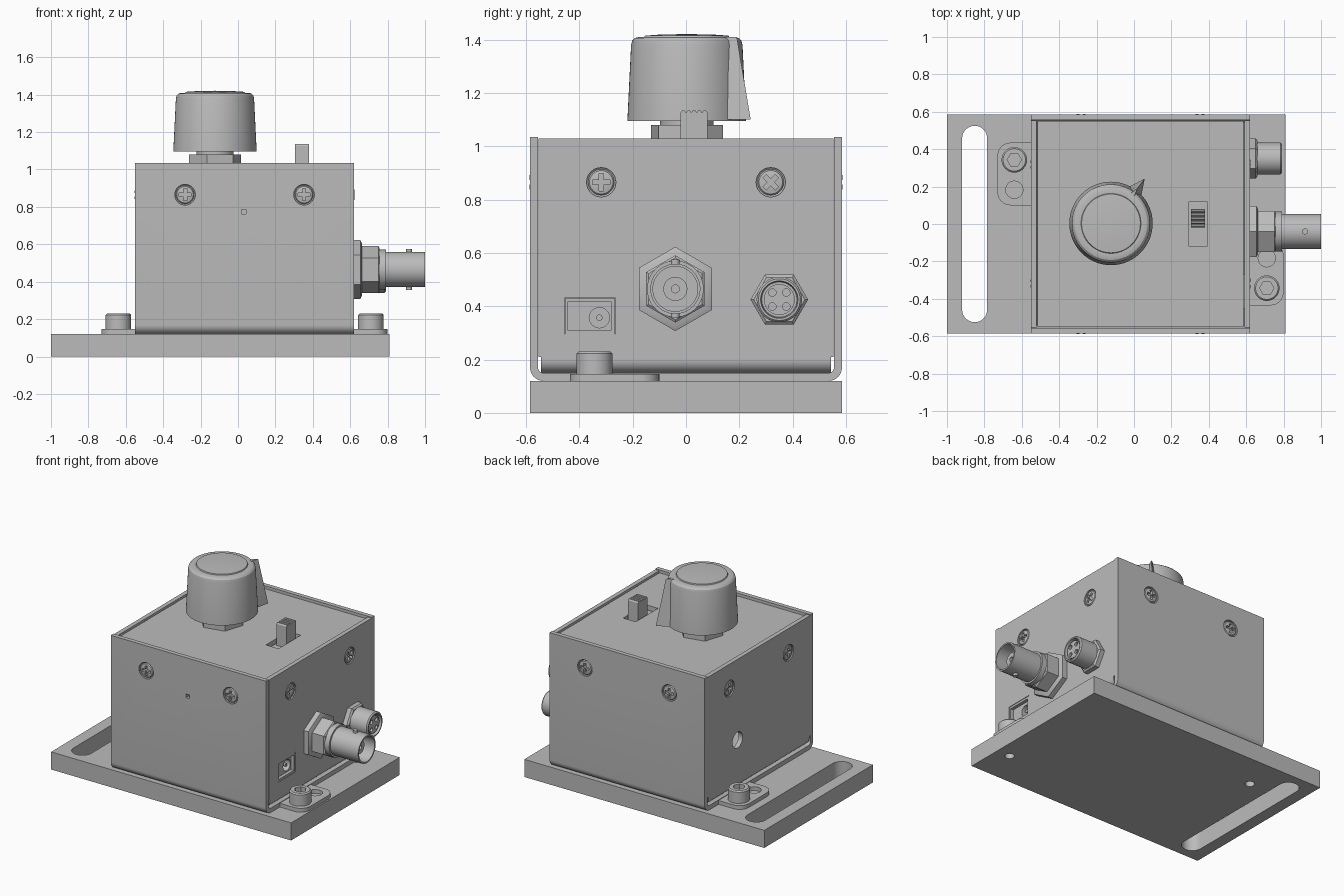
import bpy, bmesh
from math import pi, radians, sin, cos
from mathutils import Vector, Matrix

cube = bpy.data.objects.get("Cube")
if cube:
    bpy.data.objects.remove(cube, do_unlink=True)

GREY = (0.5, 0.5, 0.5, 1)
metal = bpy.data.materials.new("plain_grey")
metal.use_nodes = True
metal.diffuse_color = GREY
metal.node_tree.nodes["Principled BSDF"].inputs["Base Color"].default_value = GREY

parts = []
UP, RIGHT, FRONT = Vector((0, 0, 1)), Vector((1, 0, 0)), Vector((0, -1, 0))
MID = 0.035      # x centre of the box
HALF = 0.585     # half width of the box


def place(loc, direction=UP, turn=0):
    """Matrix that points local z along a direction."""
    rot = Matrix() if direction == UP else direction.to_track_quat('Z', 'Y').to_matrix().to_4x4()
    return Matrix.Translation(loc) @ rot @ Matrix.Rotation(turn, 4, 'Z')


def finish(name, bm, matrix=Matrix()):
    bmesh.ops.recalc_face_normals(bm, faces=bm.faces)
    mesh = bpy.data.meshes.new(name)
    bm.to_mesh(mesh)
    bm.free()
    mesh.transform(matrix)
    mesh.materials.append(metal)
    ob = bpy.data.objects.new(name, mesh)
    bpy.context.collection.objects.link(ob)
    parts.append(ob)
    return ob


def box(name, x, y, z, matrix=Matrix()):
    bm = bmesh.new()
    bmesh.ops.create_cube(bm, size=1)
    for v in bm.verts:
        for i, (a, b) in enumerate((x, y, z)):
            v.co[i] = (a + b) / 2 + v.co[i] * (b - a)
    return finish(name, bm, matrix)


def prism(name, points, depth, matrix):
    bm = bmesh.new()
    face = bm.faces.new([bm.verts.new((a, b, 0)) for a, b in points])
    new = bmesh.ops.extrude_face_region(bm, geom=[face])["geom"]
    bmesh.ops.translate(bm, vec=(0, 0, depth), verts=[g for g in new if isinstance(g, bmesh.types.BMVert)])
    return finish(name, bm, matrix)


def lathe(name, profile, matrix, sides=48):
    bm = bmesh.new()
    verts = [bm.verts.new((r, 0, h)) for r, h in profile]
    edges = [bm.edges.new(pair) for pair in zip(verts, verts[1:])]
    bmesh.ops.spin(bm, geom=verts + edges, cent=(0, 0, 0), axis=(0, 0, 1), angle=2 * pi, steps=sides)
    bmesh.ops.remove_doubles(bm, verts=bm.verts, dist=1e-5)
    return finish(name, bm, matrix)


def cyl(name, r, h0, h1, matrix, sides=48):
    return lathe(name, [(0, h0), (r, h0), (r, h1), (0, h1)], matrix, sides)


def cut(target, *cutters):
    for c in cutters:
        mod = target.modifiers.new("cut", 'BOOLEAN')
        mod.operation, mod.solver, mod.object = 'DIFFERENCE', 'EXACT', c
        bpy.context.view_layer.objects.active = target
        bpy.ops.object.modifier_apply(modifier=mod.name)
        parts.remove(c)
        bpy.data.objects.remove(c, do_unlink=True)


def arc(cx, cy, r, start, end, n=8):
    return [(cx + r * cos(radians(start + (end - start) * i / n)),
             cy + r * sin(radians(start + (end - start) * i / n))) for i in range(n + 1)]


# base plate with a long slot
base = box("base_plate", (-1, 0.81), (-HALF, HALF), (0, 0.12))
slot = arc(-0.852, 0.458, 0.067, 0, 180, 16) + arc(-0.852, -0.458, 0.067, 180, 360, 16)
cut(base, prism("slot_cutter", slot, 0.3, place((0, 0, -0.1))))

# folded channel: front wall, floor and back wall
outer = arc(-0.535, 0.17, 0.05, 180, 270) + arc(0.535, 0.17, 0.05, 270, 360)
inner = arc(0.535, 0.17, 0.02, 360, 270) + arc(-0.535, 0.17, 0.02, 270, 180)
channel = prism("folded_channel", [(-HALF, 1.035)] + outer + [(HALF, 1.035), (0.555, 1.035)]
                + inner + [(-0.555, 1.035)], 2 * HALF, place((MID - HALF, 0, 0), RIGHT))
cut(channel, box("indicator_cutter", (0.018, 0.043), (-0.7, -0.5), (0.762, 0.787)))

# end panels with bent lower flanges, feet and bolts; each side is the other turned half round
ends = {}
for s, side in ((1, "left"), (-1, "right")):
    half_turn = Matrix.Translation((MID, 0, 0)) @ Matrix.Rotation(0 if s > 0 else pi, 4, 'Z')
    ends[s] = box(side + "_end_panel", (0.555, HALF), (-0.554, 0.554), (0.21, 1.03), half_turn)
    bend = [(HALF, 0.21)] + arc(0.535, 0.2, 0.05, 0, -90) + [(0.45, 0.15), (0.45, 0.18)] \
        + arc(0.535, 0.2, 0.02, -90, 0) + [(0.555, 0.21)]
    prism(side + "_panel_bend", bend, 1.086, half_turn @ place((0, 0.543, 0), FRONT))
    tab = [(0.57, -0.435)] + arc(0.695, -0.365, 0.07, -90, 0) + arc(0.695, -0.17, 0.07, 0, 90) + [(0.57, -0.1)]
    foot = prism(side + "_foot", tab, 0.026, half_turn @ place((0, 0, 0.12)))
    cut(foot, cyl("spare_hole_cutter", 0.046, -0.1, 0.1, half_turn @ place((0.675, -0.183, 0.12))))
    at = half_turn @ place((0.675, -0.343, 0))
    cut(base, cyl("thread_cutter", 0.03, -0.1, 0.09, at, 24))
    bolt = lathe(side + "_foot_bolt", [(0, 0.146), (0.068, 0.146), (0.068, 0.222), (0.06, 0.23), (0, 0.23)], at)
    cut(bolt, cyl("hex_socket_cutter", 0.038, 0.185, 0.3, at, 6))

# top panel with switch slot
top = box("top_panel", (MID - 0.55, MID + 0.55), (-0.55, 0.55), (0.985, 1.018))
cut(top, box("switch_slot_cutter", (0.295, 0.39), (-0.12, 0.12), (0.9, 1.1)))
box("switch_body", (0.27, 0.42), (-0.15, 0.15), (0.88, 0.98))

# slide switch lever with a ridged top
ridges = [(-0.02, 0.97), (0.08, 0.97)]
for i in range(5):
    y = 0.08 - 0.02 * i
    ridges += [(y, 1.126), (y - 0.006, 1.135), (y - 0.014, 1.135)]
ridges.append((-0.02, 1.126))
prism("switch_lever", ridges, 0.075, place((0.305, 0, 0), RIGHT))

# cross-head screws, countersunk on all four walls
screw = lathe("screw", [(0, -0.028), (0.03, -0.028), (0.049, -0.008), (0.044, -0.002), (0.025, 0.002), (0, 0.003)],
              Matrix(), 32)
cut(screw, box("cross_cutter", (-0.032, 0.032), (-0.009, 0.009), (-0.018, 0.1)),
    box("cross_cutter", (-0.009, 0.009), (-0.032, 0.032), (-0.018, 0.1)))
sink = [(0, -0.05), (0.03, -0.05), (0.03, -0.027), (0.055, -0.008), (0.055, 0.05), (0, 0.05)]
walls = ((FRONT, channel, "front"), (-FRONT, channel, "back"), (RIGHT, ends[1], "left"), (-RIGHT, ends[-1], "right"))
for direction, wall, label in walls:
    across = UP.cross(direction)
    for k in (-1, 1):
        spot = Vector((MID, 0, 0.865)) + direction * HALF + across * 0.318 * k
        cut(wall, lathe("sink_cutter", sink, place(spot, direction), 32))
        copy = bpy.data.objects.new(label + "_wall_screw", screw.data.copy())
        turn = pi / 4 if label == "left" and k > 0 else 0
        copy.data.transform(place(spot, direction, turn))
        bpy.context.collection.objects.link(copy)
        parts.append(copy)
parts.remove(screw)
bpy.data.objects.remove(screw, do_unlink=True)

# round opening in the end opposite the connectors
cut(ends[-1], cyl("opening_cutter", 0.054, -0.2, 0.2, place((MID - HALF, 0.23, 0.48), RIGHT)))

# knob with collar nut and pointer
KNOB = Vector((-0.123, 0.003, 0))
lathe("knob", [(0, 1.095), (0.223, 1.095), (0.209, 1.38), (0.205, 1.396), (0.195, 1.406), (0.18, 1.41),
               (0.16, 1.409), (0.157, 1.415), (0.1, 1.419), (0, 1.421)], place(KNOB), 64)
cyl("knob_nut", 0.142, 1.01, 1.08, place(KNOB, turn=radians(12)), 6)
cyl("knob_shaft", 0.1, 1.0, 1.1, place(KNOB))
bm = bmesh.new()
for z, tip, wide in ((1.1, 0.3, 0.055), (1.41, 0.235, 0.014)):
    for p in ((tip, 0, z), (0.185, wide, z), (0.185, -wide, z)):
        bm.verts.new(p)
bmesh.ops.convex_hull(bm, input=bm.verts)
finish("knob_pointer", bm, place(KNOB, turn=radians(53)))

# bayonet connector: nut, hex body, open barrel, insulator and pins
BAY = place((MID + HALF, -0.04, 0.465), RIGHT)
BAY_HEX = BAY @ Matrix.Rotation(pi / 6, 4, 'Z')
lathe("bayonet_nut", [(0, 0), (0.158, 0), (0.158, 0.034), (0.138, 0.044), (0, 0.044)], BAY_HEX, 6)
lathe("bayonet_hex_body", [(0, 0.04), (0.126, 0.04), (0.126, 0.13), (0.116, 0.137), (0, 0.137)], BAY_HEX, 6)
cyl("bayonet_collar", 0.106, 0.13, 0.17, BAY)
lathe("bayonet_barrel", [(0, 0.16), (0.094, 0.16), (0.094, 0.38), (0.084, 0.38), (0.084, 0.2), (0, 0.2)], BAY)
insulator = cyl("bayonet_insulator", 0.045, 0.19, 0.33, BAY)
cut(insulator, cyl("contact_cutter", 0.015, 0.28, 0.4, BAY, 16))
for s, label in ((1, "upper"), (-1, "lower")):
    cyl(label + "_bayonet_pin", 0.016, 0.09, 0.11, place((0.915, -0.04, 0.465), UP * s, 0), 20)

# round four-contact socket
SOCKET = place((MID + HALF, 0.35, 0.425), RIGHT)
lathe("socket_nut", [(0, 0), (0.108, 0), (0.108, 0.03), (0.096, 0.04), (0, 0.04)], SOCKET, 6)
lathe("socket_barrel", [(0, 0.03), (0.085, 0.03), (0.085, 0.162), (0.078, 0.17), (0.07, 0.17), (0.066, 0.14),
                        (0, 0.14)], SOCKET)
insert = cyl("socket_insert", 0.058, 0.13, 0.16, SOCKET)
for a in (1, 3, 5, 7):
    hole = SOCKET @ Matrix.Rotation(a * pi / 4, 4, 'Z') @ Matrix.Translation((0.037, 0, 0))
    cut(insert, cyl("contact_cutter", 0.014, 0.145, 0.2, hole, 16))

# power jack set into the connector panel
cut(ends[1], box("jack_cutter", (0.5, 0.7), (-0.455, -0.265), (0.295, 0.43)))
jack = box("power_jack", (0.42, 0.617), (-0.454, -0.266), (0.296, 0.429))
cut(jack, box("jack_pocket_cutter", (0.595, 0.7), (-0.444, -0.28), (0.31, 0.415)),
    cyl("jack_bore_cutter", 0.038, -0.1, 0.1, place((0.6, -0.325, 0.357), RIGHT), 32))
cyl("jack_pin", 0.012, -0.12, -0.01, place((0.6, -0.325, 0.357), RIGHT), 16)

# smooth the round surfaces, keep creases sharp
bpy.ops.object.select_all(action='DESELECT')
for ob in parts:
    ob.select_set(True)
bpy.context.view_layer.objects.active = parts[0]
bpy.ops.object.shade_smooth_by_angle(angle=radians(30))
